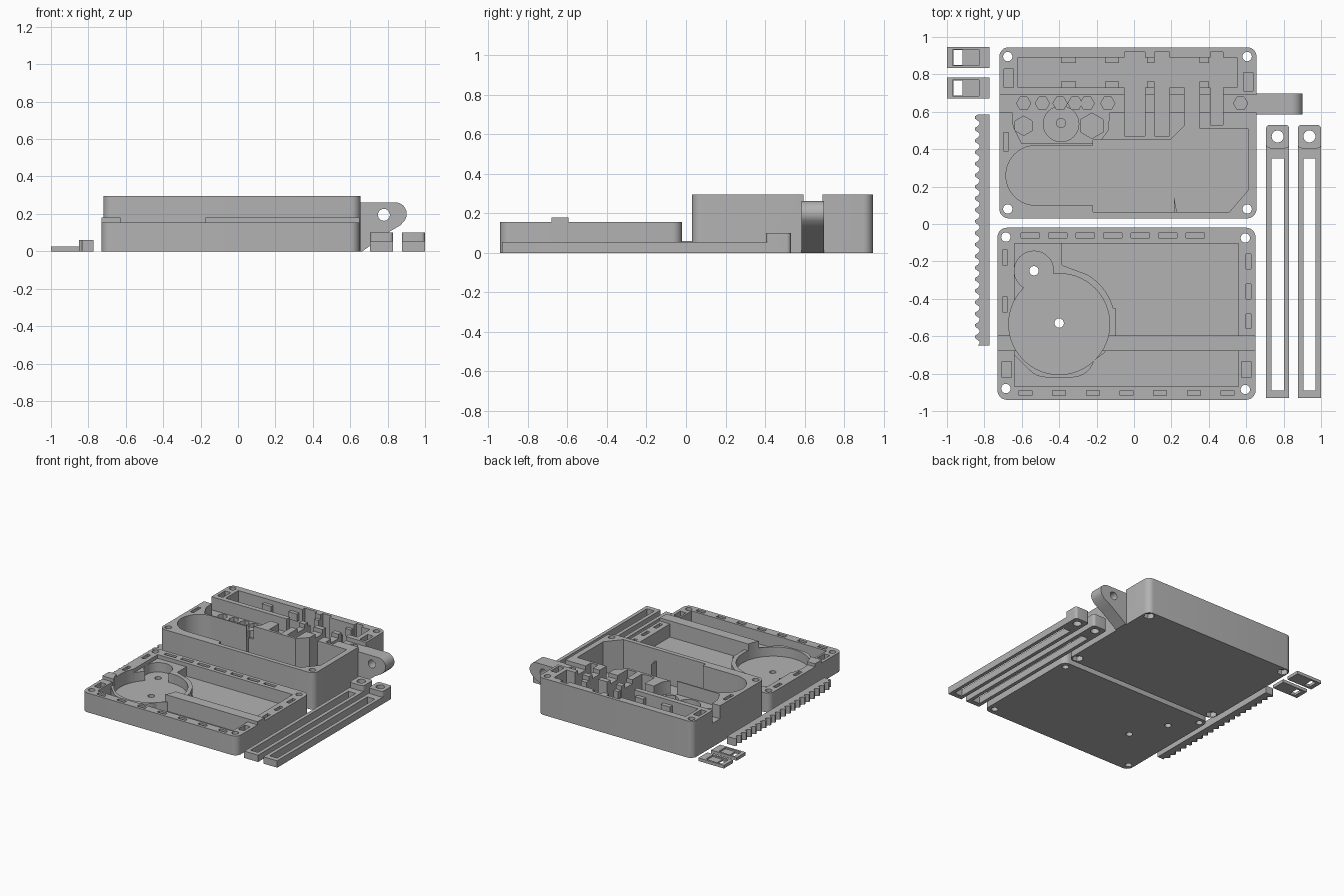
import bpy, bmesh, math

if "Cube" in bpy.data.objects:
    bpy.data.objects.remove(bpy.data.objects["Cube"])

grey = bpy.data.materials.new("plain grey plastic")
grey.use_nodes = True
grey.diffuse_color = (0.45, 0.45, 0.45, 1)
grey.node_tree.nodes["Principled BSDF"].inputs["Base Color"].default_value = (0.45, 0.45, 0.45, 1)


def arc(x, y, r, a0=0, a1=360, n=32):
    """Points on an arc; a full circle leaves out the repeated last point."""
    full = a1 - a0 == 360
    steps = n if full else n - 1
    return [(x + r * math.cos(math.radians(a0 + (a1 - a0) * i / steps)),
             y + r * math.sin(math.radians(a0 + (a1 - a0) * i / steps))) for i in range(n)]


def rect(x0, x1, y0, y1, r=0):
    if not r:
        return [(x0, y0), (x1, y0), (x1, y1), (x0, y1)]
    return (arc(x1 - r, y1 - r, r, 0, 90, 8) + arc(x0 + r, y1 - r, r, 90, 180, 8)
            + arc(x0 + r, y0 + r, r, 180, 270, 8) + arc(x1 - r, y0 + r, r, 270, 360, 8))


def prism(name, pts, z0, z1):
    bm = bmesh.new()
    face = bm.faces.new([bm.verts.new((x, y, z0)) for x, y in pts])
    top = bmesh.ops.extrude_face_region(bm, geom=[face])["geom"]
    bmesh.ops.translate(bm, vec=(0, 0, z1 - z0),
                        verts=[v for v in top if isinstance(v, bmesh.types.BMVert)])
    bmesh.ops.recalc_face_normals(bm, faces=bm.faces)
    mesh = bpy.data.meshes.new(name)
    bm.to_mesh(mesh)
    bm.free()
    mesh.materials.append(grey)
    ob = bpy.data.objects.new(name, mesh)
    bpy.context.collection.objects.link(ob)
    return ob


def activate(ob):
    bpy.ops.object.select_all(action="DESELECT")
    ob.select_set(True)
    bpy.context.view_layer.objects.active = ob


def combine(ob, pts, z0, z1, op="DIFFERENCE"):
    """Cut a prism from a part, or weld one on."""
    tool = prism("cutter", pts, z0, z1)
    mod = ob.modifiers.new("bool", "BOOLEAN")
    mod.operation, mod.solver, mod.object = op, "EXACT", tool
    activate(ob)
    bpy.ops.object.modifier_apply(modifier=mod.name)
    mesh = tool.data
    bpy.data.objects.remove(tool)
    bpy.data.meshes.remove(mesh)


def smooth(ob):
    activate(ob)
    bpy.ops.object.shade_smooth_by_angle(angle=math.radians(30))


# Deep housing with battery and motor compartments
TOP, FLOOR, SHELF, UP = 0.295, 0.04, 0.19, 0.4
housing = prism("housing", rect(-0.72, 0.655, 0.03, 0.945, 0.05), 0, TOP)
front_pocket = (arc(-0.525, 0.26, 0.16, 90, 270, 20)
                + [(-0.22, 0.1), (-0.22, 0.065), (0.51, 0.065), (0.61, 0.18), (0.61, 0.51),
                   (0.35, 0.51), (0.35, 0.73), (0.27, 0.73), (0.27, 0.525), (0.195, 0.45),
                   (-0.22, 0.45), (-0.22, 0.42)])
combine(housing, front_pocket, FLOOR, UP)
combine(housing, rect(-0.62, 0.55, 0.73, 0.89), FLOOR, UP)

# Channel and round gear recess
combine(housing, rect(-0.8, -0.045, 0.595, 0.69), SHELF, UP)
combine(housing, rect(-0.05, 0.7, 0.595, 0.69), 0.262, UP)
gear_recess = ([(-0.6, 0.43)] + [(-0.19, 0.43), (-0.14, 0.5), (-0.13, 0.6)]
               + [(-0.65, 0.6), (-0.645, 0.52)])
combine(housing, gear_recess, SHELF, UP)

# Slots that leave standing posts
for x0, x1, y0 in ((-0.05, 0.06, 0.47), (0.11, 0.19, 0.47), (0.41, 0.475, 0.53)):
    combine(housing, rect(x0, x1, y0, 0.92), FLOOR, UP)

# Nut pockets and gear seat
for x in (-0.59, -0.49, -0.395, -0.315, -0.25, -0.14, 0.57):
    combine(housing, arc(x, 0.645, 0.038, n=6), 0.12, UP)
combine(housing, arc(-0.59, 0.525, 0.052, 30, 390, n=6), 0.12, UP)
combine(housing, arc(-0.225, 0.525, 0.068, 30, 390, n=6), 0.1, UP)
combine(housing, arc(-0.39, 0.535, 0.095), 0.15, UP)
combine(housing, arc(-0.39, 0.54, 0.025, n=16), 0.08, UP)

# Rim sockets, screw holes and nut recesses underneath
for x0, x1, y0, y1 in ((-0.695, -0.645, 0.73, 0.83), (0.585, 0.635, 0.71, 0.81),
                       (-0.697, -0.67, 0.39, 0.49)):
    combine(housing, rect(x0, x1, y0, y1), 0.22, UP)
for x in (-0.675, 0.605):
    for y in (0.08, 0.895):
        combine(housing, arc(x, y, 0.025, n=20), -0.1, UP)
        combine(housing, arc(x, y, 0.042, n=6), -0.1, 0.04)
smooth(housing)

# Small retaining clips in the rear compartment
for i, (x0, x1) in enumerate(((-0.39, -0.31), (-0.155, -0.08), (0.07, 0.11), (0.35, 0.4))):
    for y0, y1 in ((0.862, 0.9), (0.72, 0.763)):
        prism("battery_clip", rect(x0, x1, y0, y1), 0.2, 0.26)
prism("motor_stop", [(0.215, 0.06), (0.23, 0.06), (0.215, 0.14)], 0.03, 0.2)

# Hinge arm, drawn as a side profile and turned upright
arm = prism("hinge_arm", [(0.64, 0), (0.665, 0), (0.81, 0.105), (0.87, 0.14)]
            + arc(0.84, 0.2, 0.062, -50, 90, 14) + [(0.64, 0.262)], -0.697, -0.585)
combine(arm, arc(0.78, 0.195, 0.032, n=24), -1, 0)
arm.rotation_euler.x = math.pi / 2
smooth(arm)

# Shallow cover
cover = prism("cover", rect(-0.73, 0.65, -0.94, -0.02, 0.05), 0, 0.155)
combine(cover, rect(-0.64, 0.56, -0.87, -0.105), 0.05, UP)

# Raised wall around the gear well, with the lower corner ledge
wall = ([(-0.68, -0.09), (-0.385, -0.09), (-0.385, -0.22)]
        + arc(-0.4, -0.53, 0.3, 60, 15, 8) + [(-0.1, -0.45), (-0.1, -0.62), (-0.16, -0.69)]
        + arc(-0.33, -0.7, 0.12, -15, -90, 8) + arc(-0.47, -0.7, 0.12, -90, -135, 5)
        + [(-0.64, -0.7), (-0.68, -0.7)])
combine(cover, wall, 0.03, 0.125, "UNION")
for x0, x1 in ((-0.73, -0.6), (-0.22, 0.65)):
    combine(cover, rect(x0, x1, -0.68, -0.595), 0.03, 0.18, "UNION")
combine(cover, arc(-0.4, -0.535, 0.27, n=64), 0.05, UP)
combine(cover, arc(-0.535, -0.25, 0.105, n=40), 0.05, UP)

# Cover sockets and holes
for i in range(7):
    x = -0.555 + 0.147 * i
    combine(cover, rect(x - 0.05, x + 0.05, -0.075, -0.048), 0.1, UP)
    x = -0.58 + 0.18 * i
    combine(cover, rect(x - 0.035, x + 0.035, -0.917, -0.89), 0.1, UP)
for x, ys in ((-0.69, (-0.18, -0.43)), (0.612, (-0.2, -0.36, -0.52))):
    for y in ys:
        combine(cover, rect(x - 0.014, x + 0.014, y - 0.04, y + 0.04), 0.1, UP)
for x in (-0.68, 0.6):
    combine(cover, rect(x - 0.025, x + 0.025, -0.82, -0.735), 0.1, UP)
for x, y in ((-0.685, -0.07), (0.595, -0.075), (-0.685, -0.88), (0.595, -0.885),
             (-0.4, -0.53), (-0.535, -0.25)):
    combine(cover, arc(x, y, 0.025, n=20), -0.1, UP)
smooth(cover)

# Two slotted straps
for x in (0.768, 0.938):
    strap = prism("slotted_strap", rect(x - 0.062, x + 0.062, -0.93, 0.5), 0, 0.055)
    combine(strap, rect(x - 0.062, x + 0.062, 0.405, 0.53, 0.02), 0, 0.1, "UNION")
    combine(strap, rect(x - 0.033, x + 0.033, -0.89, 0.35), -0.1, UP)
    combine(strap, arc(x, 0.468, 0.032, n=24), -0.1, UP)
    smooth(strap)

# Toothed rack
teeth = 20
pitch = 1.235 / teeth
outline = [(-0.773, -0.65), (-0.773, 0.585)]
for i in range(teeth):
    y = 0.585 - pitch * i
    for x, f in ((-0.835, 0), (-0.85, 0.15), (-0.85, 0.35), (-0.825, 0.65), (-0.825, 0.8)):
        outline.append((x, y - pitch * f))
outline.append((-0.835, -0.65))
prism("toothed_rack", outline, 0, 0.06)

# Two flat latch plates
for y in (0.89, 0.727):
    latch = prism("latch_plate", rect(-1, -0.773, y - 0.057, y + 0.057), 0, 0.025)
    combine(latch, rect(-0.97, -0.83, y - 0.042, y + 0.042), 0.013, UP)
    combine(latch, rect(-0.965, -0.918, y - 0.04, y + 0.04), -0.1, UP)
